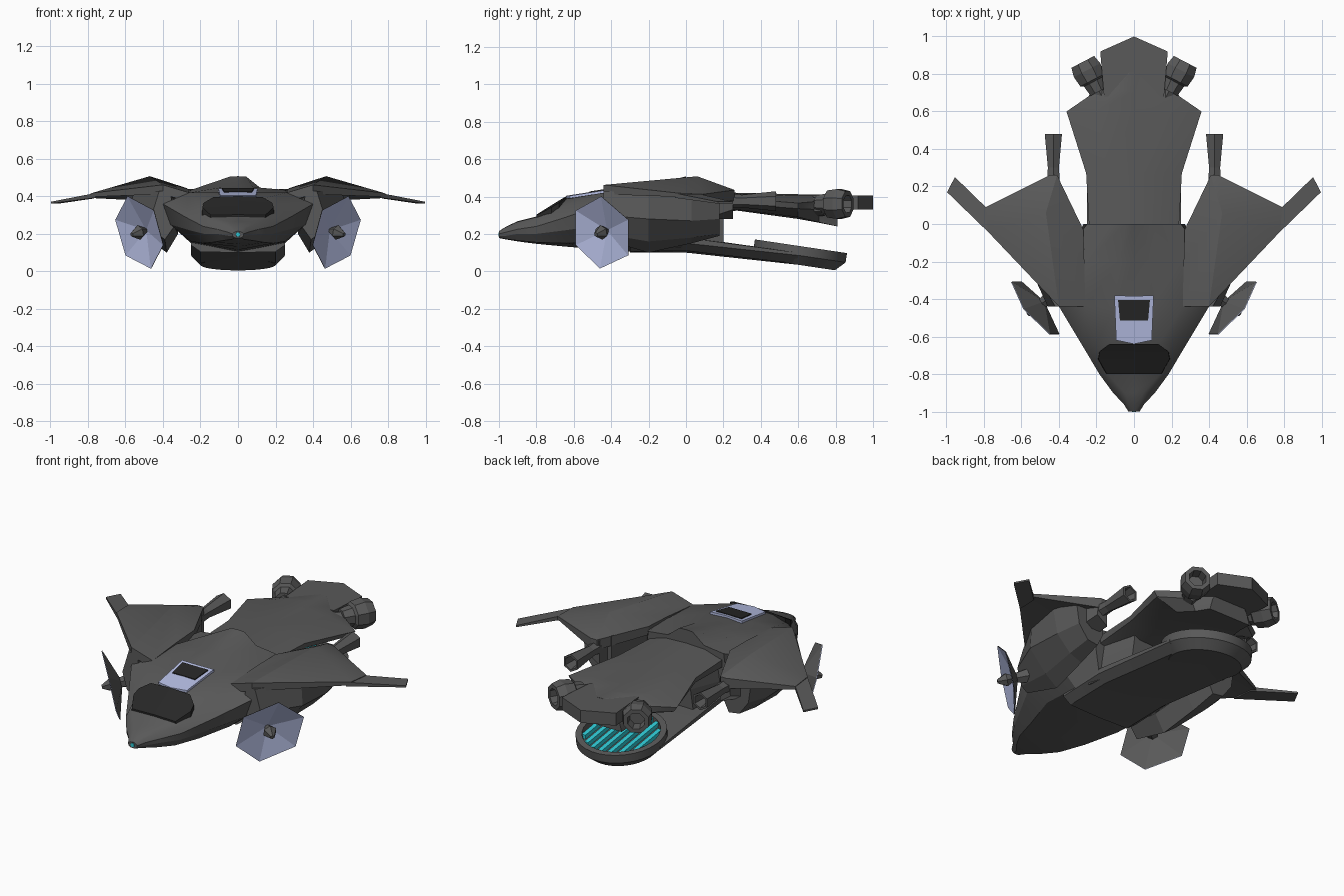
import bpy, bmesh, math
from mathutils import Vector


def mat(name, r, g, b):
    m = bpy.data.materials.new(name)
    m.diffuse_color = (r, g, b, 1)
    return m


DARK = mat("dark_grey", .1, .1, .1)
BLACK = mat("black_glass", .02, .02, .02)
LILAC = mat("lilac", .47, .52, .78)
CYAN = mat("cyan", .03, .6, .68)


def make(name, verts, faces, m=DARK, mirror=False, smooth=0):
    me = bpy.data.meshes.new(name)
    me.from_pydata([tuple(v) for v in verts], [], faces)
    bm = bmesh.new()
    bm.from_mesh(me)
    bmesh.ops.recalc_face_normals(bm, faces=bm.faces)
    bm.to_mesh(me)
    bm.free()
    ob = bpy.data.objects.new(name, me)
    bpy.context.collection.objects.link(ob)
    me.materials.append(m)
    if mirror:
        ob.modifiers.new("mirror", 'MIRROR')
    if smooth:
        bpy.ops.object.select_all(action='DESELECT')
        ob.select_set(True)
        bpy.context.view_layer.objects.active = ob
        bpy.ops.object.shade_smooth_by_angle(angle=math.radians(smooth))
    return ob


def skin(name, rings, **kw):
    # join rings of equal point count, cap both ends
    n = len(rings[0])
    faces = [(k * n + i, k * n + (i + 1) % n, (k + 1) * n + (i + 1) % n, (k + 1) * n + i)
             for k in range(len(rings) - 1) for i in range(n)]
    faces += [tuple(range(n)), tuple(range((len(rings) - 1) * n, len(rings) * n))]
    return make(name, [p for r in rings for p in r], faces, **kw)


def loft(name, sections, half=True, **kw):
    # sections: (y, [(x, z), ...]); half profiles run top centre to bottom centre
    rings = []
    for y, pts in sections:
        full = pts + [(-x, z) for x, z in reversed(pts[1:-1])] if half else pts
        rings.append([(x, y, z) for x, z in full])
    return skin(name, rings, **kw)


def slab(name, top, drop, **kw):
    # polygon with per-corner or constant thickness
    d = drop if isinstance(drop, list) else [drop] * len(top)
    return skin(name, [top, [(x, y, z - t) for (x, y, z), t in zip(top, d)]], **kw)


def tube(name, p, direction, profile, sides, **kw):
    # profile: (distance along axis, radius)
    q = Vector(direction).to_track_quat('Z', 'Y')
    rings = [[Vector(p) + q @ Vector((r * math.cos(a), r * math.sin(a), h))
              for a in [(i + .5) * math.tau / sides for i in range(sides)]] for h, r in profile]
    return skin(name, rings, **kw)


# Front hull with nose and raised spine
loft("front_hull", [
    (-1, [(0, .215), (.012, .213), (.022, .208), (.03, .2), (.028, .19), (.018, .18), (0, .178)]),
    (-.96, [(0, .24), (.03, .238), (.045, .23), (.055, .21), (.05, .19), (.03, .172), (0, .17)]),
    (-.9, [(0, .268), (.05, .265), (.085, .25), (.112, .225), (.11, .2), (.08, .165), (0, .16)]),
    (-.8, [(0, .293), (.14, .29), (.165, .28), (.185, .24), (.18, .2), (.14, .155), (0, .147)]),
    (-.64, [(0, .392), (.13, .387), (.2, .355), (.28, .29), (.26, .22), (.19, .15), (0, .132)]),
    (-.44, [(0, .425), (.1, .42), (.26, .42), (.40, .36), (.36, .25), (.25, .16), (0, .115)]),
    (-.2, [(0, .455), (.08, .45), (.25, .435), (.40, .36), (.36, .25), (.25, .15), (0, .1)]),
    (0, [(0, .508), (.045, .505), (.12, .445), (.25, .43), (.27, .3), (.25, .17), (0, .11)]),
], smooth=25)

# Rear upper body, coming to a point over the tail plate
loft("rear_body", [
    (-.1, [(0, .43), (.12, .425), (.235, .39), (.235, .34), (.12, .27), (0, .26)]),
    (.27, [(0, .42), (.14, .415), (.255, .39), (.25, .36), (.13, .33), (0, .325)]),
    (.6, [(0, .412), (.2, .404), (.36, .365), (.34, .335), (.2, .29), (0, .28)]),
    (.71, [(0, .41), (.11, .406), (.2, .375), (.19, .33), (.16, .262), (0, .26)]),
    (.81, [(0, .407), (.02, .406), (.08, .37), (.12, .31), (.14, .24), (0, .24)]),
], smooth=30)
slab("tail_plate", [(-.16, .68, .405), (-.18, .92, .405), (0, 1, .405), (.18, .92, .405), (.16, .68, .405)], .075)

# Neck joining hull, rear body and belly boom
loft("neck", [
    (-.1, [(0, .4), (.23, .38), (.25, .25), (.24, .13), (0, .11)]),
    (.2, [(0, .36), (.16, .35), (.17, .27), (.19, .13), (0, .11)]),
])

# Belly boom and tilted landing disc
loft("belly_boom", [
    (-.3, [(0, .17), (.25, .17), (.25, .14), (.2, .105), (0, .1)]),
    (0, [(0, .185), (.25, .18), (.25, .15), (.2, .11), (0, .1)]),
    (.6, [(0, .1), (.25, .1), (.25, .085), (.2, .04), (0, .035)]),
], smooth=30)
tilt = Vector((0, .147, .989))
tube("belly_disc", (0, .6, .035), tilt,
     [(0, .2), (.05, .25), (.1, .25), (.1, .215), (.065, .21)], 32, smooth=30)
for i in range(-3, 4):
    x = i * .057
    h = math.sqrt(.208 ** 2 - x * x)
    slab("disc_light_bar", [(x + s * .013, .61 + t * h, .127 - t * h * .147)
                            for s, t in ((-1, -1), (1, -1), (1, 1), (-1, 1))], .025, m=CYAN)

# Canopy, roof frame and window, nose lamp
loft("canopy_glass", [
    (-.8, [(0, .303), (.145, .3), (.15, .27), (0, .27)]),
    (-.72, [(0, .353), (.19, .342), (.192, .3), (0, .3)]),
    (-.68, [(0, .378), (.183, .366), (.185, .32), (0, .32)]),
    (-.64, [(0, .402), (.13, .397), (.13, .36), (0, .36)]),
], m=BLACK)
slab("roof_frame", [(-.095, -.62, .404), (0, -.64, .404), (.095, -.62, .404), (.105, -.38, .442),
                    (0, -.385, .444), (-.105, -.38, .442)], .03, m=LILAC)
slab("roof_window", [(-.075, -.515, .427), (.075, -.515, .427), (.085, -.405, .444), (-.085, -.405, .444)],
     .02, m=BLACK)
tube("nose_lamp", (0, -.99, .197), (0, -1, 0), [(0, .014), (.013, .012)], 8, m=CYAN)

# Wings: ridge peak fanned to the outline, with a lower skin
rim = [(.26, -.44, .42), (.4, -.44, .462), (.78, -.04, .418), (.79, .09, .412), (.45, .26, .435),
       (.41, .26, .435), (.27, -.03, .443), (.265, -.2, .438)]
drop = [.05, .05, .02, .02, .06, .06, .05, .05]
low = [(x, y, z - t) for (x, y, z), t in zip(rim, drop)]
n = len(rim)
wf = [(i, (i + 1) % n, 2 * n) for i in range(n)]
wf += [(i, (i + 1) % n, n + (i + 1) % n, n + i) for i in range(n)]
wf += [(n + i, n + (i + 1) % n, 2 * n + 1) for i in range(n)]
make("wing", rim + low + [(.47, .06, .508), (.47, .06, .42)], wf, mirror=True, smooth=20)
slab("winglet", [(.76, -.06, .418), (.997, .17, .372), (.955, .25, .372), (.77, .07, .414)],
     [.025, .01, .01, .025], mirror=True)

# Under-wing nacelles with rear step
loft("nacelle", [
    (-.44, [(.36, .43), (.42, .43), (.46, .3), (.43, .2), (.39, .17), (.34, .24)]),
    (-.2, [(.34, .43), (.56, .42), (.57, .28), (.46, .16), (.38, .1), (.32, .2)]),
    (.03, [(.34, .44), (.6, .42), (.57, .27), (.48, .18), (.4, .15), (.34, .24)]),
    (.18, [(.37, .44), (.56, .41), (.54, .28), (.48, .2), (.41, .19), (.37, .27)]),
], half=False, mirror=True)
loft("nacelle_step", [
    (.1, [(.39, .44), (.51, .43), (.51, .28), (.39, .28)]),
    (.25, [(.4, .43), (.46, .43), (.47, .33), (.4, .28)]),
], half=False, mirror=True)
tube("wing_nozzle", (.43, .22, .375), (0, 1, 0),
     [(0, .04), (.08, .034), (.26, .053), (.26, .04), (.16, .025)], 6, mirror=True)

# Tail thrusters
axis = (.46, .88, 0)
tube("tail_thruster", (.19, .705, .36), axis,
     [(0, .05), (.06, .06), (.07, .078), (.13, .086), (.18, .074), (.18, .05), (.12, .045)], 8, mirror=True)
tube("thruster_strut", (.13, .6, .345), axis, [(0, .05), (.16, .05)], 6, mirror=True)

# Hexagonal side dishes facing out and forward
c = Vector((.528, -.452, .208))
out = Vector((.77, -.6, -.24)).normalized()
hexa = [(.59, -.455, .4), (.45, -.59, .325), (.4, -.59, .14), (.465, -.46, .015), (.6, -.31, .085), (.655, -.31, .275)]
fan = [(i, (i + 1) % 6, 6) for i in range(6)]
make("dish_face", hexa + [c - out * .05], fan, m=LILAC, mirror=True)
back = [Vector(p) - out * .004 for p in hexa]
make("dish_back", back + [c - out * .065], fan, mirror=True)
tube("dish_feed", c - out * .05, out, [(0, .012), (.05, .04), (.1, .012)], 6, mirror=True)
tube("dish_arm", c - out * .16, out, [(0, .05), (.11, .03)], 6, mirror=True)
